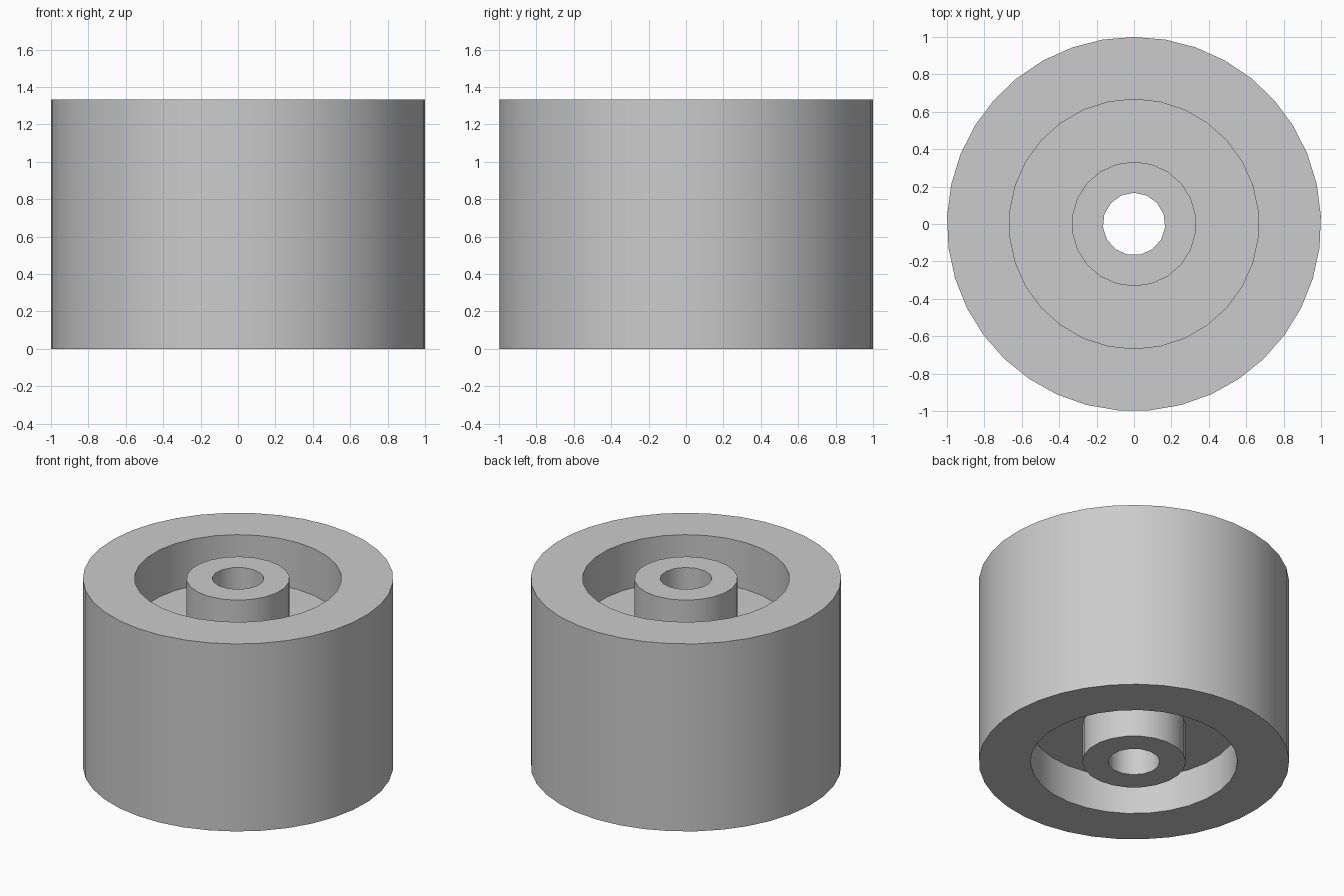
import bpy, bmesh, math

cube = bpy.data.objects.get("Cube")
if cube:
    bpy.data.objects.remove(cube, do_unlink=True)

HEIGHT = 1.333
WEB_TOP, WEB_BOTTOM = 1.0, 0.267

# Radius and side count of each cylindrical surface
OUTER, RIM, HUB, BORE = (1.0, 37), (0.667, 30), (0.333, 22), (0.167, 15)

# Closed cross-section of the wheel: one ring per corner
SECTION = [
    (OUTER, 0), (OUTER, HEIGHT),
    (RIM, HEIGHT), (RIM, WEB_TOP),
    (HUB, WEB_TOP), (HUB, HEIGHT),
    (BORE, HEIGHT), (BORE, 0),
    (HUB, 0), (HUB, WEB_BOTTOM),
    (RIM, WEB_BOTTOM), (RIM, 0),
]


def make_ring(bm, size, z):
    """Add a circle of edges and return its vertices in order."""
    radius, sides = size
    verts = []
    for i in range(sides):
        a = math.tau * i / sides
        verts.append(bm.verts.new((radius * math.sin(a), radius * math.cos(a), z)))
    for a, b in zip(verts, verts[1:] + verts[:1]):
        bm.edges.new((a, b))
    return verts


def ring_edges(bm, verts):
    return [bm.edges.get((a, b)) for a, b in zip(verts, verts[1:] + verts[:1])]


def make_wheel(name, material):
    bm = bmesh.new()
    rings = [make_ring(bm, size, z) for size, z in SECTION]
    for i, ring in enumerate(rings):
        j = (i + 1) % len(rings)
        other = rings[j]
        if SECTION[i][0] == SECTION[j][0]:
            # Upright wall
            n = len(ring)
            for k in range(n):
                m = (k + 1) % n
                bm.faces.new((ring[k], ring[m], other[m], other[k]))
        else:
            # Flat annulus
            bmesh.ops.triangle_fill(
                bm, use_beauty=True,
                edges=ring_edges(bm, ring) + ring_edges(bm, other))
    bmesh.ops.recalc_face_normals(bm, faces=bm.faces[:])
    mesh = bpy.data.meshes.new(name)
    bm.to_mesh(mesh)
    bm.free()
    mesh.materials.append(material)
    obj = bpy.data.objects.new(name, mesh)
    bpy.context.collection.objects.link(obj)
    return obj


# Plain grey material
grey = bpy.data.materials.new("grey")
grey.use_nodes = True
colour = (0.6, 0.6, 0.6, 1)
grey.diffuse_color = colour
for node in grey.node_tree.nodes:
    if node.type == 'BSDF_PRINCIPLED':
        node.inputs["Base Color"].default_value = colour

# Wheel with recessed web and bored hub
wheel = make_wheel("wheel", grey)
bpy.ops.object.select_all(action='DESELECT')
wheel.select_set(True)
bpy.context.view_layer.objects.active = wheel
bpy.ops.object.shade_smooth_by_angle(angle=math.radians(30))
